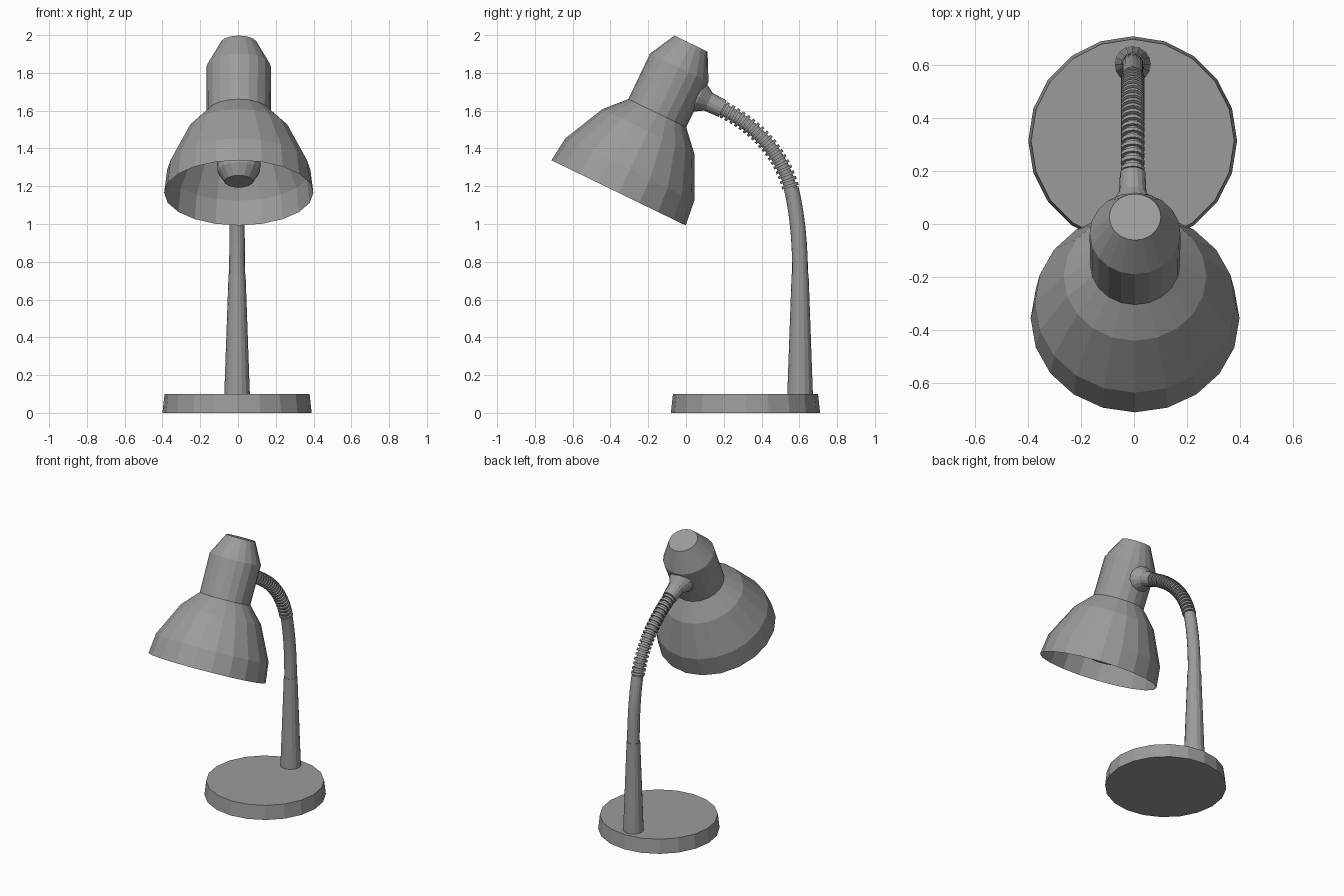
import bpy
import bmesh
import math
from mathutils import Vector

cube = bpy.data.objects.get("Cube")
if cube:
    bpy.data.objects.remove(cube, do_unlink=True)

grey = bpy.data.materials.new("lamp grey")
grey.use_nodes = True
colour = (0.33, 0.33, 0.33, 1)
grey.diffuse_color = colour
grey.node_tree.nodes["Principled BSDF"].inputs["Base Color"].default_value = colour


def line(start, direction):
    """Straight path in the YZ plane, measured in units."""
    start, direction = Vector((0, *start)), Vector((0, *direction)).normalized()
    return lambda t: (start + direction * t, direction)


def bezier(*points):
    """Curved path in the YZ plane, running from 0 to 1."""
    a, b, c, d = [Vector((0, *p)) for p in points]

    def at(t):
        s = 1 - t
        pos = a * s**3 + b * 3 * s * s * t + c * 3 * s * t * t + d * t**3
        tangent = (b - a) * s * s + (c - b) * 2 * s * t + (d - c) * t * t
        return pos, tangent.normalized()
    return at


def sweep(name, path, profile, sides, x=0.0, cap_start=True, cap_end=True):
    """Turn a (distance, radius) profile around a path."""
    bm = bmesh.new()
    side = Vector((1, 0, 0))
    rings = []
    for t, radius in profile:
        pos, tangent = path(t)
        normal = tangent.cross(side)
        ring = []
        for k in range(sides):
            a = math.tau * k / sides
            ring.append(bm.verts.new(pos + (normal * math.cos(a) + side * math.sin(a)) * radius))
        rings.append(ring)
    for low, high in zip(rings, rings[1:]):
        for k in range(sides):
            n = (k + 1) % sides
            bm.faces.new((low[k], low[n], high[n], high[k]))
    if cap_start:
        bm.faces.new(rings[0][::-1])
    if cap_end:
        bm.faces.new(rings[-1])
    bmesh.ops.recalc_face_normals(bm, faces=bm.faces)
    mesh = bpy.data.meshes.new(name)
    bm.to_mesh(mesh)
    bm.free()
    mesh.materials.append(grey)
    obj = bpy.data.objects.new(name, mesh)
    obj.location.x = x
    bpy.context.collection.objects.link(obj)
    return obj


UP = (0, 1)
HEAD_AXIS = (0.437, 0.9)
RIM = (-0.357, 1.165)
STAND_X, HEAD_X = -0.005, 0.004

# Base and tapered post
sweep("base", line((0.315, 0), UP), [(0, 0.395), (0.1, 0.384)], 20, STAND_X)
sweep("post", line((0.604, 0.09), UP), [(0, 0.068), (0.645, 0.045)], 16, STAND_X)

# Smooth bent tube above the post
tube_path = bezier((0.604, 0.73), (0.604, 0.88), (0.592, 1.045), (0.557, 1.19))
sweep("bent_tube", tube_path, [(i / 8, 0.042 - 0.003 * i / 8) for i in range(9)], 16, STAND_X)

# Ribbed flexible neck
neck_path = bezier((0.557, 1.18), (0.505, 1.384), (0.36, 1.528), (0.17, 1.62))
ribs = 20
rib_profile = []
for i in range(ribs):
    for offset, radius in ((0, 0.033), (0.5, 0.033), (0.5, 0.045), (1, 0.045)):
        rib_profile.append(((i + offset) / ribs, radius))
sweep("flexible_neck", neck_path, rib_profile, 16, STAND_X)

# Joint and flared collar on the back of the head
sweep("head_joint", line((0.195, 1.61), (-0.9, 0.437)),
      [(0, 0.048), (0.085, 0.052), (0.14, 0.085), (0.17, 0.085)], 16, STAND_X)

# Lamp head: bell shade, housing and flat end cap
sweep("bell_shade", line(RIM, HEAD_AXIS),
      [(0, 0.395), (0.137, 0.379), (0.362, 0.27), (0.469, 0.17)],
      20, HEAD_X, False, False)
sweep("lamp_housing", line(RIM, HEAD_AXIS),
      [(0.469, 0.17), (0.736, 0.172), (0.878, 0.0975)], 20, HEAD_X, False)

# Bulb inside the shade
sweep("bulb", line(RIM, HEAD_AXIS),
      [(0.067, 0.075), (0.125, 0.112), (0.21, 0.118), (0.29, 0.1), (0.36, 0.06), (0.5, 0.06)],
      16, HEAD_X)
